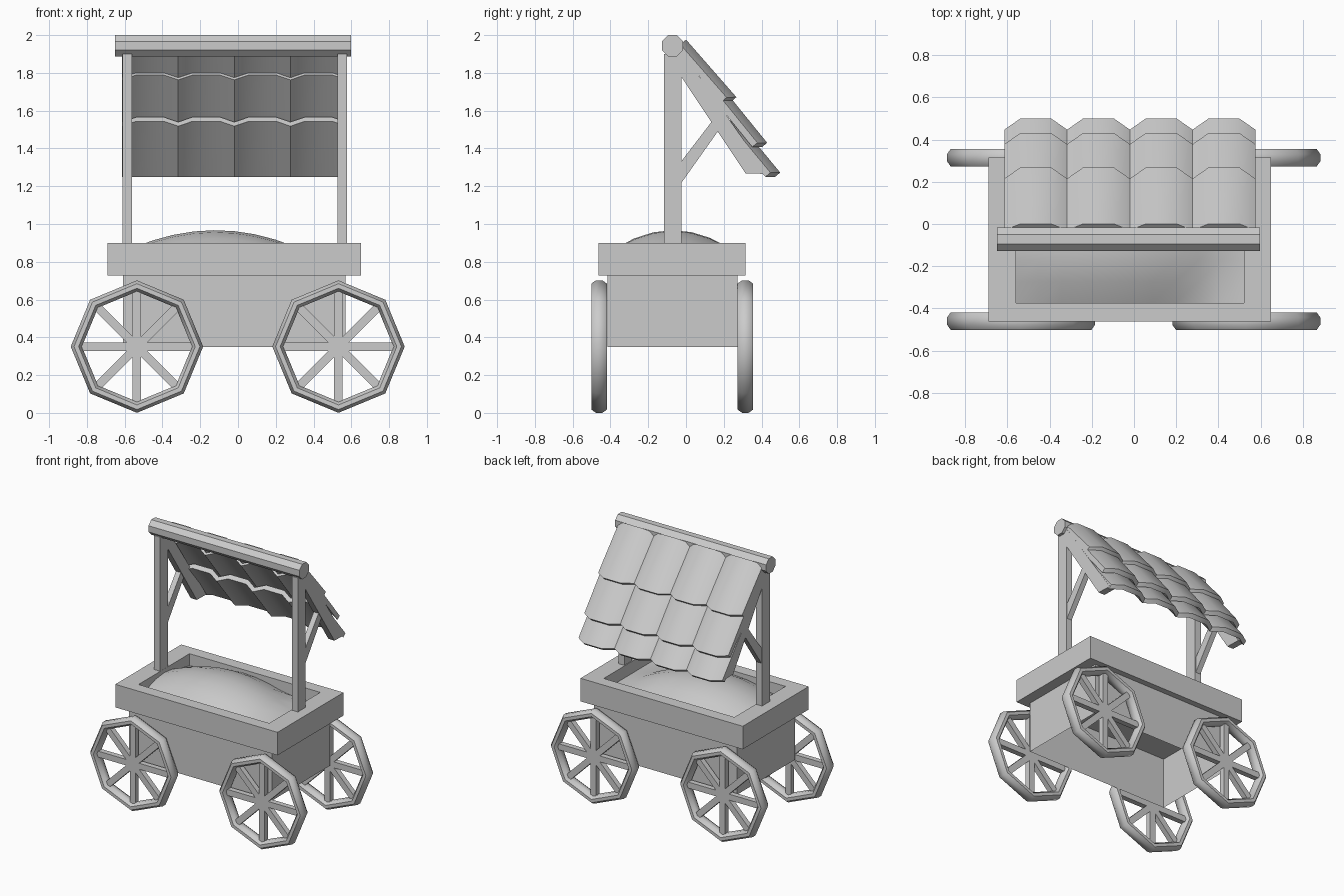
import bpy, bmesh, math
from mathutils import Vector, Matrix

if "Cube" in bpy.data.objects:
    bpy.data.objects.remove(bpy.data.objects["Cube"])

CX = -0.018  # middle of the cart


def finish(bm, name, smooth=None, normals=True):
    if normals:
        bmesh.ops.recalc_face_normals(bm, faces=bm.faces[:])
    me = bpy.data.meshes.new(name)
    bm.to_mesh(me)
    bm.free()
    if smooth:
        me.shade_smooth()
        me.set_sharp_from_angle(angle=math.radians(smooth))
    ob = bpy.data.objects.new(name, me)
    bpy.context.collection.objects.link(ob)
    return ob


def loft(name, loops, cap_start=True, cap_end=True, smooth=None):
    """Skin a list of closed loops of points."""
    bm = bmesh.new()
    rings = [[bm.verts.new(p) for p in lp] for lp in loops]
    n = len(rings[0])
    for a, b in zip(rings, rings[1:]):
        for i in range(n):
            j = (i + 1) % n
            bm.faces.new((a[i], a[j], b[j], b[i]))
    if cap_start:
        bm.faces.new(rings[0][::-1])
    if cap_end:
        bm.faces.new(rings[-1])
    return finish(bm, name, smooth)


def rect(x0, x1, y0, y1, z):
    return [(x0, y0, z), (x1, y0, z), (x1, y1, z), (x0, y1, z)]


def side_slab(name, x0, x1, profile):
    """Extrude a (y, z) profile along x."""
    return loft(name, [[(x, y, z) for y, z in profile] for x in (x0, x1)])


# Body: open underneath
loft("cart_body", [rect(-0.61, 0.57, -0.415, 0.272, z) for z in (0.35, 0.728)],
     cap_start=False, cap_end=False)

# Tray with recessed top
loft("tray", [rect(-0.69, 0.65, -0.462, 0.316, 0.728),
              rect(-0.69, 0.65, -0.462, 0.316, 0.90),
              rect(-0.56, 0.52, -0.374, 0.228, 0.90),
              rect(-0.56, 0.52, -0.374, 0.228, 0.75)])

# Mound of goods in the tray
bm = bmesh.new()
bmesh.ops.create_grid(bm, x_segments=10, y_segments=6, size=0.5)
for v in bm.verts:
    v.co.x = -0.02 + v.co.x * 1.08
    v.co.y = -0.073 + v.co.y * 0.602
    v.co.z = max(0.81, 0.967 - 0.49 * (v.co.x + 0.12) ** 2 - 1.04 * (v.co.y + 0.07) ** 2)
finish(bm, "goods_mound", 60, normals=False)

# Wheels: octagonal rim and eight spokes
SPOKE_W, SPOKE_D = 0.045, 0.04


def wheel(name, cx, cy, cz=0.351):
    bm = bmesh.new()
    n, m = 8, 8
    rings = []
    for i in range(n):
        a = i * math.tau / n
        ring = []
        for k in range(m):
            b = (k + 0.5) * math.tau / m
            r = 0.321 + 0.032 * math.cos(b)
            ring.append(bm.verts.new((r * math.cos(a), 0.045 * math.sin(b), r * math.sin(a))))
        rings.append(ring)
    for i in range(n):
        p, q = rings[i], rings[(i + 1) % n]
        for k in range(m):
            l = (k + 1) % m
            bm.faces.new((p[k], p[l], q[l], q[k]))
    ob = finish(bm, name + "_rim", 50)
    ob.location = (cx, cy, cz)
    bm = bmesh.new()
    for i in range(4):
        mat = Matrix.Rotation(i * math.pi / 4, 4, 'Y') @ Matrix.Diagonal((0.63, SPOKE_D, SPOKE_W, 1))
        bmesh.ops.create_cube(bm, size=1, matrix=mat)
    ob = finish(bm, name + "_spokes")
    ob.location = (cx, cy, cz)


for sx, x in (("left", -0.535), ("right", 0.532)):
    for sy, y in (("front", -0.46), ("back", 0.314)):
        wheel(f"{sy}_{sx}_wheel", x, y)

# Posts, rafters and braces on both sides
for side, x0, x1 in (("left", -0.611, -0.561), ("right", 0.526, 0.576)):
    side_slab(side + "_post", x0, x1,
              [(-0.116, 0.88), (-0.024, 0.88), (-0.024, 1.90), (-0.116, 1.90)])
    side_slab(side + "_rafter", x0, x1,
              [(-0.03, 1.787), (0.315, 1.268), (0.43, 1.265), (-0.03, 1.925)])
    side_slab(side + "_brace", x0 + 0.005, x1 - 0.005,
              [(-0.03, 1.325), (-0.03, 1.21), (0.19, 1.52), (0.15, 1.56)])

# Octagonal ridge pole
R = 0.056 / math.cos(math.pi / 8)
octagon = [(-0.072 + R * math.cos((i + 0.5) * math.pi / 4),
            1.944 + R * math.sin((i + 0.5) * math.pi / 4)) for i in range(8)]
side_slab("ridge_pole", -0.65, 0.597, octagon)

# Roof: three overlapping rows of four arched tiles
X0, TILE = -0.614, 0.2972
rows = [((-0.03, 1.95), (0.215, 1.67)),
        ((0.09, 1.785), (0.378, 1.43)),
        ((0.225, 1.54), (0.447, 1.272))]
for r, (top, low) in enumerate(rows):
    a, b = Vector((0, *top)), Vector((0, *low))
    s = (b - a).normalized()
    nrm = Vector((0, -s.z, s.y))
    for c in range(4):
        loops = []
        for u, lift in ((0, 0), (0.25, 1), (0.75, 1), (1, 0)):
            x = Vector((X0 + (c + u) * TILE, 0, 0))
            p = x + a + nrm * 0.04 * lift
            q = x + b + nrm * 0.04 * lift + s * 0.033 * lift
            loops.append([p, q, q - nrm * 0.035, p - nrm * 0.035])
        loft(f"roof_tile_{r + 1}_{c + 1}", loops, smooth=40)
